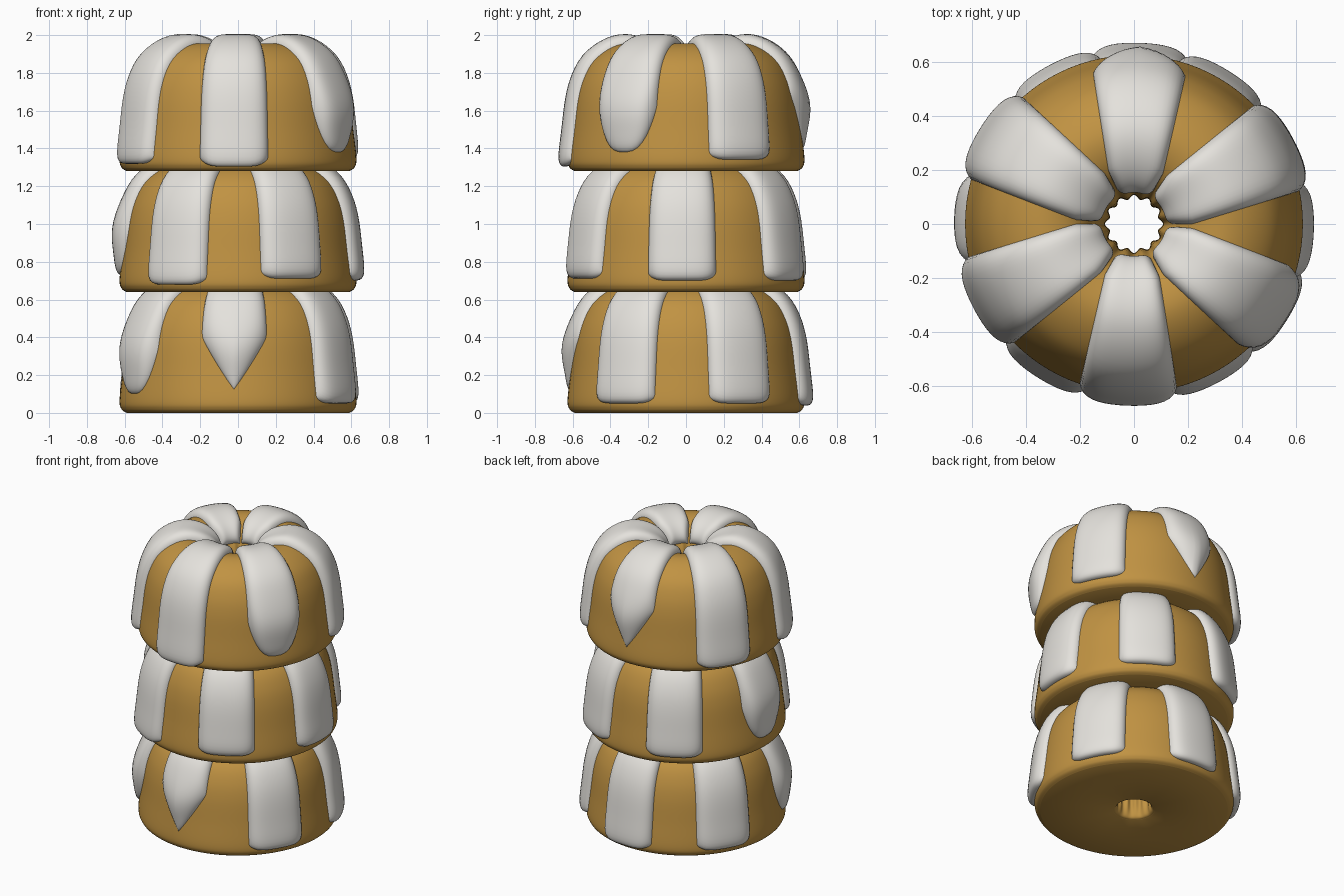
import bpy, bmesh, math
from mathutils import Vector

cube = bpy.data.objects.get("Cube")
if cube:
    bpy.data.objects.remove(cube, do_unlink=True)


def material(name, color):
    m = bpy.data.materials.new(name)
    m.use_nodes = True
    m.diffuse_color = color
    m.node_tree.nodes["Principled BSDF"].inputs["Base Color"].default_value = color
    return m


SPONGE = material("golden sponge", (0.53, 0.29, 0.055, 1))
ICING = material("white icing", (0.78, 0.76, 0.72, 1))

# Ring cake cross-section (radius, height): up the hole, over the crown, down the outside
PROFILE = [Vector(p) for p in (
    (.135, 0), (.108, .03), (.1, .2), (.105, .4), (.125, .52), (.175, .61), (.25, .66),
    (.34, .675), (.43, .645), (.51, .58), (.56, .49), (.59, .38), (.61, .22),
    (.627, .07), (.617, .02), (.59, 0))]


def spline(points, steps):
    """Catmull-Rom curve through the points."""
    out = []
    for i in range(len(points) - 1):
        a, b, c, d = (points[min(max(i + k, 0), len(points) - 1)] for k in (-1, 0, 1, 2))
        for j in range(steps):
            t = j / steps
            out.append(b + (c - a) * t / 2 + (a - b * 2.5 + c * 2 - d / 2) * t ** 2
                       + (b * 3 - a - c * 3 + d) * t ** 3 / 2)
    return out + [points[-1]]


CURVE = spline(PROFILE, 8)
CROWN = max(range(len(CURVE)), key=lambda i: CURVE[i].y)


def at(s):
    """Point and outward normal at a fractional index of the curve."""
    i = min(int(s), len(CURVE) - 2)
    tangent = (CURVE[i + 1] - CURVE[i]).normalized()
    if i + 2 < len(CURVE):
        ahead = (CURVE[i + 2] - CURVE[i + 1]).normalized()
        tangent = tangent.lerp(ahead, s - i).normalized()
    return CURVE[i].lerp(CURVE[i + 1], s - i), Vector((-tangent.y, tangent.x))


def index_at_height(z, outside):
    """Fractional curve index for a height on the outer wall or in the hole."""
    ids = range(CROWN, len(CURVE) - 1) if outside else range(CROWN - 1, -1, -1)
    for i in ids:
        low, high = sorted((CURVE[i].y, CURVE[i + 1].y))
        if low <= z <= high:
            return i + (z - CURVE[i].y) / (CURVE[i + 1].y - CURVE[i].y)
    return len(CURVE) - 2


def finish(bm, name, mat, z):
    bmesh.ops.recalc_face_normals(bm, faces=bm.faces)
    mesh = bpy.data.meshes.new(name)
    bm.to_mesh(mesh)
    bm.free()
    mesh.materials.append(mat)
    for p in mesh.polygons:
        p.use_smooth = True
    ob = bpy.data.objects.new(name, mesh)
    ob.location.z = z
    bpy.context.collection.objects.link(ob)


def polar(r, angle, z):
    return (r * math.cos(angle), r * math.sin(angle), z)


def bridge(bm, grid, wrap=False):
    rows = len(grid)
    for i in range(rows if wrap else rows - 1):
        a, b = grid[i], grid[(i + 1) % rows]
        n = len(a)
        for j in range(n if wrap else n - 1):
            k = (j + 1) % n
            bm.faces.new((a[j], a[k], b[k], b[j]))


def cake(name, z):
    bm = bmesh.new()
    grid = []
    for i in range(96):
        angle = math.tau * i / 96
        ring = []
        for p in CURVE:
            # Flutes only line the centre hole
            flute = .008 * math.cos(12 * angle) * max(0, min(1, (.25 - p.x) / .1))
            flute *= min(1, p.y / .1)
            ring.append(bm.verts.new(polar(p.x + flute, angle, p.y)))
        grid.append(ring)
    bridge(bm, grid, wrap=True)
    finish(bm, name, SPONGE, z)


# Drip ends: rise of the lower edge at the sides, its power, end falloff, swelling
STYLES = {"square": (.035, 6, 36, 0), "angled": (.24, 3, 14, .022), "pointed": (.28, 1.05, 5, .035)}


def drip(name, z, degrees, low, style):
    rise, power, falloff, swell = STYLES[style]
    bm = bmesh.new()
    grid = []
    start = index_at_height(.55, False)
    across, along = 20, 44
    for i in range(across + 1):
        u = math.sin(math.pi / 2 * (2 * i / across - 1))
        end = index_at_height(low + rise * abs(u) ** power, True)
        side = max(0, 1 - abs(u) ** 5) ** .5
        column = []
        for j in range(along + 1):
            v = (1 - math.cos(math.pi * j / along)) / 2
            p, normal = at(start + (end - start) * v)
            fade = max(0, (1 - v ** falloff) * (1 - (1 - v) ** 30)) ** .5
            bulge = swell * math.exp(-((p.y - .32) / .13) ** 2) if p.x > .4 else 0
            p = p + normal * ((.058 + bulge) * side * fade - .008)
            half = min(.065 + .19 * p.x, .49 * p.x)
            angle = math.radians(degrees) + u * half / p.x
            column.append(bm.verts.new(polar(p.x, angle, p.y)))
        grid.append(column)
    bridge(bm, grid)
    finish(bm, name, ICING, z)


# Three stacked tiers, each with six drips; first drip direction, then end heights
TIERS = (
    ("bottom", 0, 28, (.05, .04, .05, .1, .12, .05), {3: "angled", 4: "pointed"}),
    ("middle", .64, -2, (.06, .06, .06, .09, .04, .07), {3: "angled"}),
    ("top", 1.28, 28, (.06, .12, .04, .04, .03, .1), {1: "pointed", 5: "angled"}),
)
for tier, z, first, lows, special in TIERS:
    cake(tier + "_cake", z)
    for n, low in enumerate(lows):
        drip(f"{tier}_icing_drip_{n + 1}", z, first + 60 * n, low, special.get(n, "square"))
